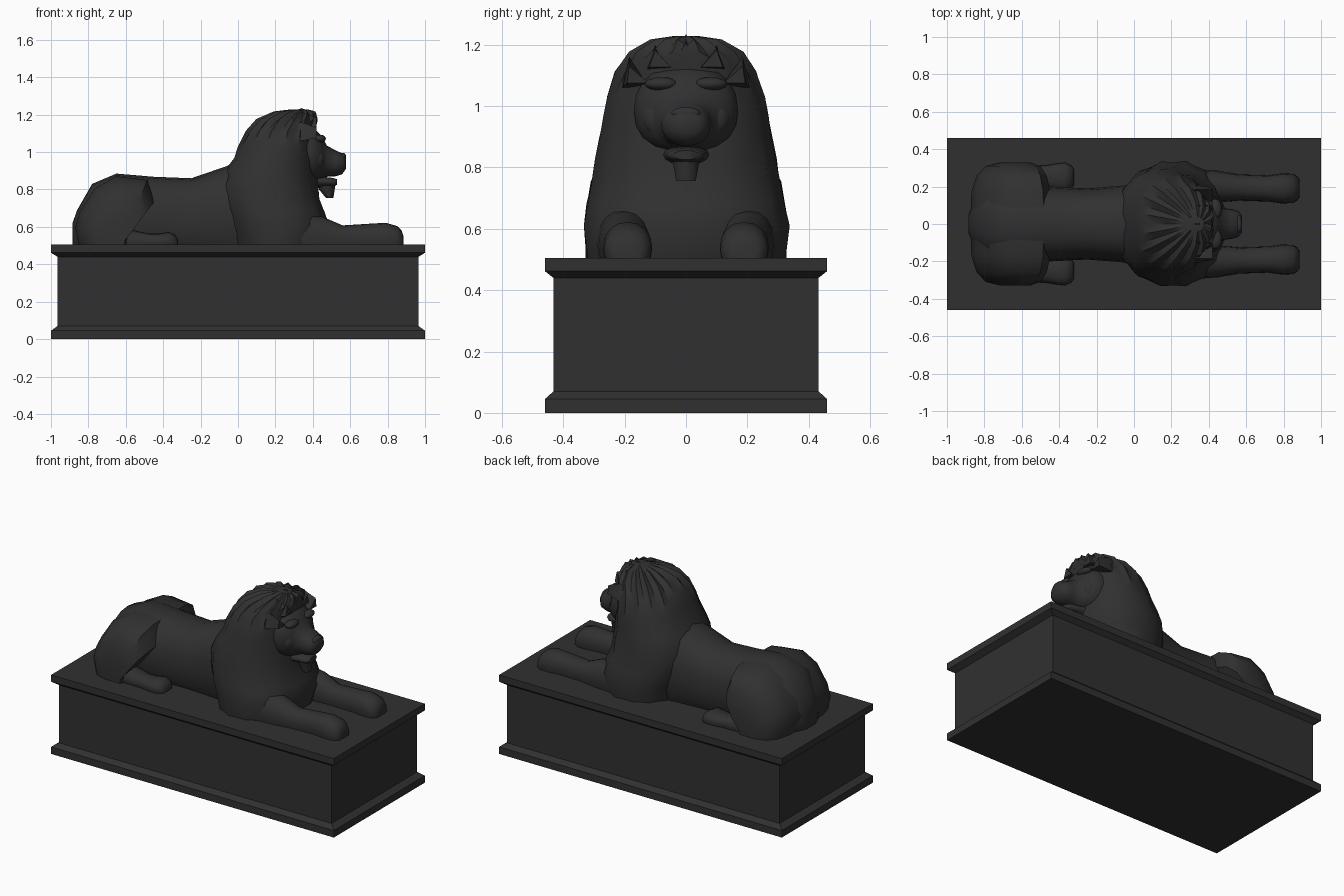
import bpy, bmesh, math, random

if "Cube" in bpy.data.objects:
    bpy.data.objects.remove(bpy.data.objects["Cube"])

random.seed(4)
GROUND = 0.505

stone = bpy.data.materials.new("dark stone")
stone.diffuse_color = (0.03, 0.03, 0.03, 1)
stone.use_nodes = True
stone.node_tree.nodes["Principled BSDF"].inputs["Base Color"].default_value = stone.diffuse_color


def loft(name, rings, smooth=None, mirror=False):
    """Skin a list of equal-length point rings and cap both ends."""
    bm = bmesh.new()
    vs = [[bm.verts.new(p) for p in ring] for ring in rings]
    n = len(rings[0])
    for a, b in zip(vs, vs[1:]):
        for i in range(n):
            j = (i + 1) % n
            bm.faces.new((a[i], a[j], b[j], b[i]))
    bm.faces.new(vs[0])
    bm.faces.new(vs[-1])
    bmesh.ops.recalc_face_normals(bm, faces=bm.faces)
    me = bpy.data.meshes.new(name)
    bm.to_mesh(me)
    bm.free()
    ob = bpy.data.objects.new(name, me)
    bpy.context.collection.objects.link(ob)
    me.materials.append(stone)
    if mirror:
        m = ob.modifiers.new("mirror", 'MIRROR')
        m.use_axis = (False, True, False)
    if smooth:
        bpy.ops.object.select_all(action='DESELECT')
        bpy.context.view_layer.objects.active = ob
        ob.select_set(True)
        bpy.ops.object.shade_smooth_by_angle(angle=math.radians(smooth))
    return ob


def oval(n, power):
    """Unit superellipse points."""
    pts = []
    for i in range(n):
        a = 2 * math.pi * i / n
        c, s = math.cos(a), math.sin(a)
        pts.append((math.copysign(abs(c) ** (2 / power), c),
                    math.copysign(abs(s) ** (2 / power), s)))
    return pts


def along_x(name, rows, n=16, power=2.2, mirror=False):
    """Limb or body; rows are (x, y centre, half width, z low, z high)."""
    rings = [[(x, yc + hw * c, max(GROUND - 0.003, (lo + hi) / 2 + (hi - lo) / 2 * s))
              for c, s in oval(n, power)] for x, yc, hw, lo, hi in rows]
    return loft(name, rings, 50, mirror)


# plinth with bevelled mouldings at foot and top
rows = [(0, 1, .46), (.045, 1, .46), (.07, .965, .432), (.44, .965, .432),
        (.462, 1, .46), (GROUND, 1, .46)]
loft("plinth", [[(-a, -b, z), (a, -b, z), (a, b, z), (-a, b, z)] for z, a, b in rows])

# body
along_x("body", [
    (-.885, 0, .05, .46, .62), (-.86, 0, .11, .42, .69), (-.78, 0, .19, .40, .83),
    (-.65, 0, .21, .40, .885), (-.45, 0, .20, .40, .868), (-.25, 0, .19, .40, .86),
    (-.06, 0, .205, .40, .925), (.08, 0, .23, .40, .98), (.22, 0, .22, .40, .98)], 20, 2.4)

# haunches: side profile shrinking outwards
side = [(-.86, GROUND), (-.88, .60), (-.855, .69), (-.77, .82), (-.65, .885),
        (-.48, .865), (-.44, .745), (-.52, .64), (-.58, .57), (-.585, GROUND)]
loft("haunch", [[(-.62 + (x + .62) * s, y, GROUND + (z - GROUND) * s) for x, z in side]
                for y, s in [(.05, .97), (.17, .96), (.26, .85), (.31, .66), (.328, .38)]],
     40, True)

# hind feet and front legs
along_x("hind_foot", [
    (-.64, .24, .07, .45, .60), (-.48, .25, .062, .48, .565), (-.42, .25, .072, .48, .565),
    (-.37, .25, .078, .48, .573), (-.335, .25, .062, .48, .557),
    (-.32, .25, .04, .49, .53)], mirror=True)
along_x("front_leg", [
    (.25, .20, .10, .42, .68), (.45, .20, .085, .43, .655), (.56, .195, .07, .45, .608),
    (.72, .19, .07, .45, .618), (.79, .19, .08, .45, .622), (.85, .19, .078, .45, .605),
    (.875, .19, .062, .46, .58), (.885, .19, .045, .47, .55)], mirror=True)

# mane: rows are (z, back x, front x, half width), ruffled into locks
mane_rows = [(GROUND, -.03, .46, .322), (.61, -.06, .485, .335), (.68, -.085, .465, .322),
             (.75, -.10, .435, .308), (.83, -.095, .425, .295), (.90, -.07, .415, .28),
             (.97, -.02, .41, .268), (1.03, .00, .405, .255), (1.10, .04, .405, .23),
             (1.165, .10, .425, .185), (1.205, .19, .415, .115), (1.228, .28, .375, .04)]
N = 32
mane = []
for k, (z, xb, xf, hw) in enumerate(mane_rows):
    ring = []
    for i, (c, s) in enumerate(oval(N, 2.25)):
        r = 1 + (.018 if i % 2 else -.018) + random.uniform(-.012, .012)
        lift = (.012 if i % 2 else -.008) if k in (8, 9, 10) else 0
        ring.append(((xb + xf) / 2 + (xf - xb) / 2 * c * r, hw * s * r, z + lift))
    mane.append(ring)
loft("mane", mane, 40)

# forelock tufts framing the brow
for i, (y, z) in enumerate([(0, 1.235), (.10, 1.212), (-.10, 1.212),
                            (.185, 1.16), (-.185, 1.16)]):
    yi = y * .85
    loft("mane_tuft", [[(.20, yi - .04, z - .09), (.20, yi + .04, z - .09), (.20, yi, z - .05)],
                       [(.34, yi - .05, z - .10), (.34, yi + .05, z - .10), (.34, y, z)],
                       [(.42, yi - .035, z - .085), (.42, yi + .035, z - .085),
                        (.42, y, z - .03)]], 40)

# head, muzzle, jaw and beard
along_x("head", [
    (.30, 0, .17, .82, 1.13), (.39, 0, .17, .84, 1.135), (.43, 0, .148, .85, 1.105),
    (.455, 0, .115, .86, 1.075), (.475, 0, .085, .868, 1.035), (.52, 0, .08, .87, 1.01),
    (.557, 0, .07, .882, .993), (.577, 0, .045, .91, .975)], 20)
along_x("jaw", [
    (.36, 0, .09, .80, .88), (.46, 0, .065, .815, .868), (.51, 0, .058, .815, .862),
    (.53, 0, .04, .825, .855)], 14)
loft("beard", [[(x + rx * c, ry * s, z) for c, s in oval(10, 2)] for z, x, rx, ry in
               [(.85, .475, .05, .052), (.80, .475, .042, .042), (.755, .49, .02, .033)]], 40)


# brow ridges, cheeks and nose
def blob(name, centre, size, mirror):
    rings = []
    for k in range(1, 8):
        a = math.pi * k / 8
        rings.append([(centre[0] + size[0] * math.sin(a) * c,
                       centre[1] + size[1] * math.sin(a) * s,
                       centre[2] - size[2] * math.cos(a)) for c, s in oval(12, 2)])
    loft(name, rings, 60, mirror)


blob("brow", (.435, .08, 1.072), (.035, .055, .022), True)
blob("cheek", (.425, .09, .96), (.04, .055, .06), True)
blob("nose", (.56, 0, .975), (.018, .048, .022), False)
